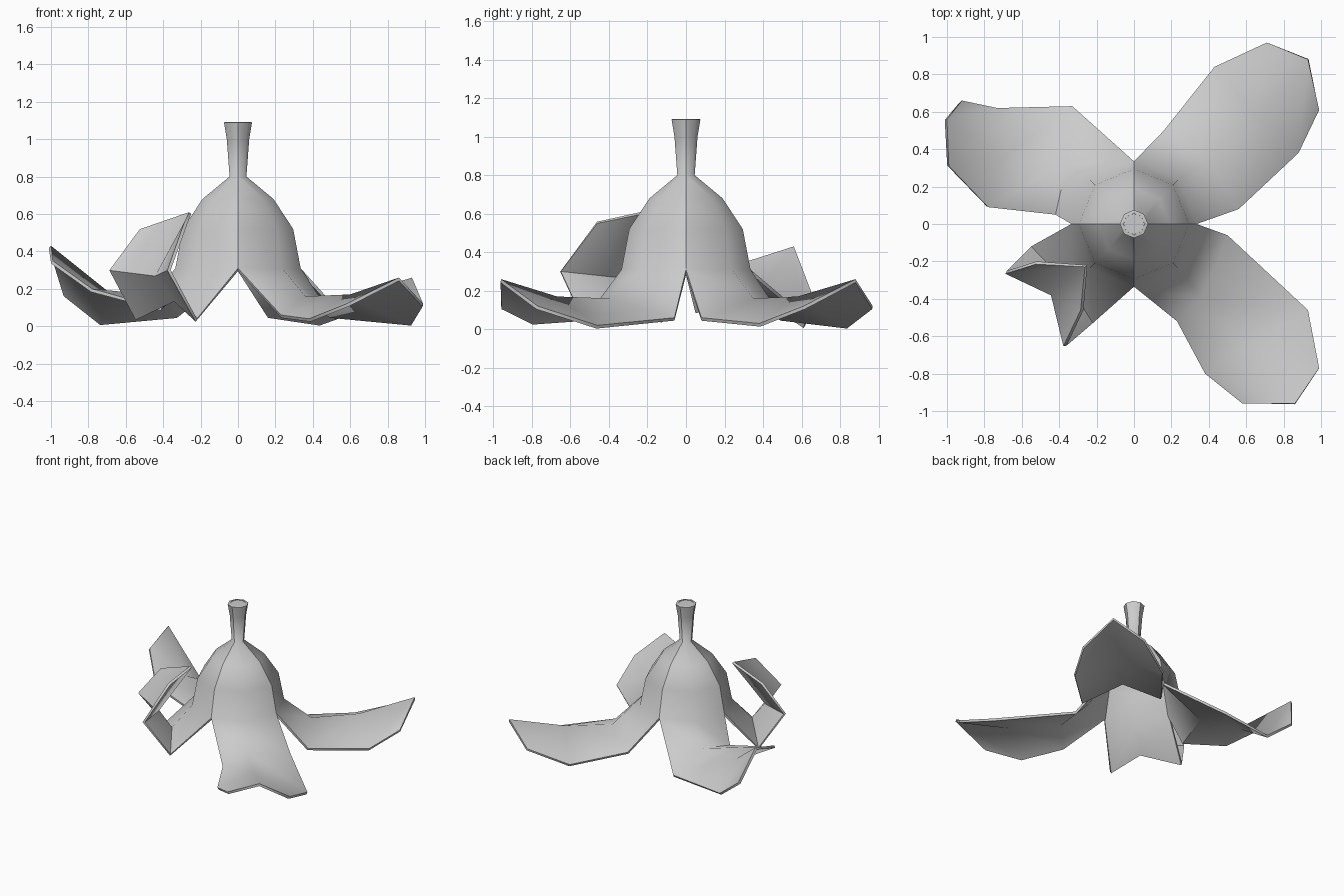
import bpy
import bmesh
from math import cos, sin, radians
from mathutils import Vector

default_cube = bpy.data.objects.get("Cube")
if default_cube:
    bpy.data.objects.remove(default_cube, do_unlink=True)

SKIN_THICKNESS = 0.018
SMOOTH_ANGLE = radians(62)

# One plain grey for the whole peel
grey = bpy.data.materials.new("peel grey")
grey.use_nodes = True
grey.diffuse_color = (0.6, 0.6, 0.6, 1)
grey.node_tree.nodes["Principled BSDF"].inputs["Base Color"].default_value = grey.diffuse_color

# Radius and height, from the stem top down to where the peel splits
STEM_AND_DOME = [(0.075, 1.09), (0.06, 1.0), (0.045, 0.8),
                 (0.19, 0.68), (0.295, 0.52), (0.335, 0.31)]


def ring_point(radius, height, degrees):
    angle = radians(degrees)
    return Vector((radius * cos(angle), radius * sin(angle), height))


def finish(name, bm):
    """Turn a bmesh into a smooth shaded grey object."""
    mesh = bpy.data.meshes.new(name)
    bm.to_mesh(mesh)
    bm.free()
    mesh.materials.append(grey)
    obj = bpy.data.objects.new(name, mesh)
    bpy.context.collection.objects.link(obj)
    bpy.ops.object.select_all(action="DESELECT")
    obj.select_set(True)
    bpy.context.view_layer.objects.active = obj
    return obj


def add_peel_strip(name, start_degrees, flap_rows):
    """Quarter of the stem and dome, carried on into a loose flap."""
    bm = bmesh.new()
    rows = [[ring_point(radius, height, start_degrees + step) for step in (0, 45, 90)]
            for radius, height in STEM_AND_DOME]
    rows += flap_rows
    grid = [[bm.verts.new(point) for point in row] for row in rows]
    for upper, lower in zip(grid, grid[1:]):
        for j in range(len(upper) - 1):
            bm.faces.new((upper[j], lower[j], lower[j + 1], upper[j + 1]))
    obj = finish(name, bm)

    # Give the skin its thickness on the inner side
    solid = obj.modifiers.new("skin thickness", "SOLIDIFY")
    solid.thickness = SKIN_THICKNESS
    solid.offset = -1
    bpy.ops.object.modifier_apply(modifier=solid.name)
    bpy.ops.object.shade_smooth_by_angle(angle=SMOOTH_ANGLE)


# Flaps: each row runs edge, ridge, edge; the last row is the pointed end
add_peel_strip("back_left_peel", 0, [
    [(0.56, 0.08, 0.06), (0.4, 0.35, 0.16), (0.16, 0.5, 0.06)],
    [(0.88, 0.38, 0.03), (0.65, 0.58, 0.17), (0.43, 0.84, 0.02)],
    [(0.99, 0.61, 0.12), (0.93, 0.88, 0.26), (0.71, 0.97, 0.12)],
])
add_peel_strip("back_right_peel", 90, [
    [(-0.33, 0.63, 0.06), (-0.36, 0.32, 0.16), (-0.42, 0.05, 0.1)],
    [(-0.73, 0.62, 0.02), (-0.7, 0.36, 0.19), (-0.78, 0.09, 0.2)],
    [(-0.92, 0.66, 0.17), (-1.0, 0.56, 0.43), (-0.99, 0.31, 0.35)],
])
# This flap doubles back on itself, its end standing up against the dome
add_peel_strip("front_right_folded_peel", 180, [
    [(-0.55, -0.12, 0.05), (-0.34, -0.34, 0.15), (-0.22, -0.53, 0.04)],
    [(-0.68, -0.25, 0.3), (-0.43, -0.37, 0.27), (-0.36, -0.65, 0.3)],
    [(-0.52, -0.2, 0.51), (-0.25, -0.22, 0.6), (-0.27, -0.46, 0.55)],
])
add_peel_strip("front_left_peel", 270, [
    [(0.23, -0.52, 0.06), (0.36, -0.4, 0.16), (0.5, -0.06, 0.06)],
    [(0.38, -0.8, 0.04), (0.6, -0.67, 0.17), (0.93, -0.46, 0.02)],
    [(0.58, -0.96, 0.12), (0.86, -0.96, 0.26), (0.99, -0.77, 0.12)],
])

# Cut end of the stem
bm = bmesh.new()
stem_radius, stem_height = STEM_AND_DOME[0]
bm.faces.new([bm.verts.new(ring_point(stem_radius, stem_height, step * 45)) for step in range(8)])
finish("stem_end", bm)
